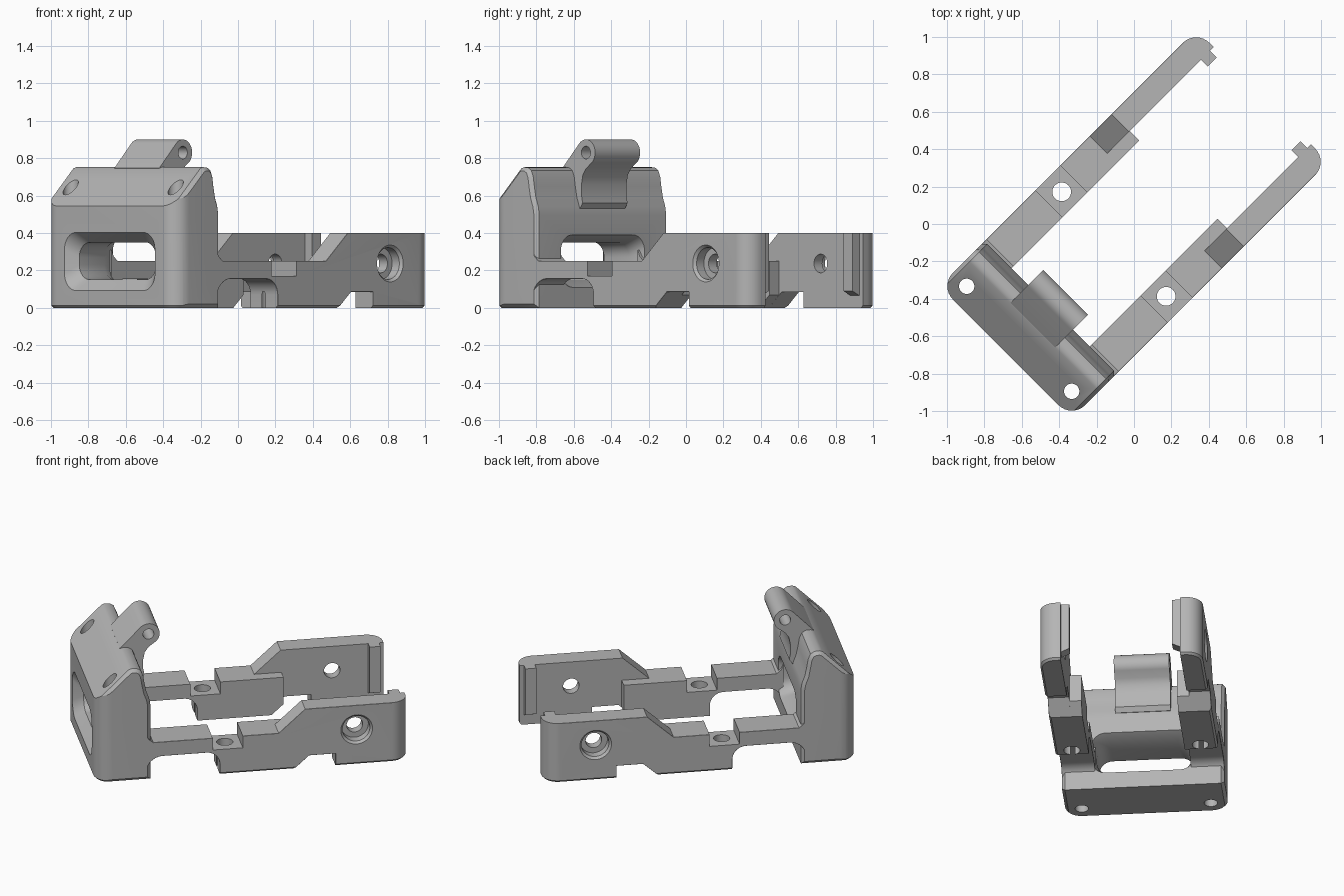
import bpy, bmesh, math
from mathutils import Matrix

cube = bpy.data.objects.get("Cube")
if cube:
    bpy.data.objects.remove(cube, do_unlink=True)

grey = bpy.data.materials.new("plain grey")
grey.use_nodes = True
grey.diffuse_color = (0.46, 0.46, 0.46, 1)
grey.node_tree.nodes["Principled BSDF"].inputs["Base Color"].default_value = grey.diffuse_color

HALF_L, HALF_W, CORNER = 0.97, 0.5, 0.1
TURN = Matrix.Rotation(math.radians(45), 4, 'Z')


def arc(cx, cy, r, a0, a1, n=8):
    return [(cx + r * math.cos(math.radians(a0 + (a1 - a0) * i / n)),
             cy + r * math.sin(math.radians(a0 + (a1 - a0) * i / n))) for i in range(n + 1)]


def rounded_rect(hw, hh, r, cy=0.0):
    pts = []
    for i, (sx, sy) in enumerate([(1, 1), (-1, 1), (-1, -1), (1, -1)]):
        pts += arc(sx * (hw - r), cy + sy * (hh - r), r, 90 * i, 90 * i + 90)
    return pts


def place(axis, p, d):
    return {'X': (d, p[0], p[1]), 'Y': (p[0], d, p[1]), 'Z': (p[0], p[1], d)}[axis]


def loft(name, axis, rings, chamfer=None):
    """Skin (depth, points) rings; chamfer = (offset, caps to chamfer)."""
    bm = bmesh.new()
    loops = [[bm.verts.new(place(axis, p, d)) for p in pts] for d, pts in rings]
    n = len(loops[0])
    caps = [bm.faces.new(loops[0]), bm.faces.new(loops[-1])]
    for a, b in zip(loops, loops[1:]):
        for i in range(n):
            bm.faces.new((a[i], a[(i + 1) % n], b[(i + 1) % n], b[i]))
    bmesh.ops.recalc_face_normals(bm, faces=bm.faces)
    if chamfer:
        edges = {e for i in chamfer[1] for e in caps[i].edges}
        bmesh.ops.bevel(bm, geom=list(edges), offset=chamfer[0], segments=1,
                        affect='EDGES', clamp_overlap=True)
    mesh = bpy.data.meshes.new(name)
    bm.to_mesh(mesh)
    bm.free()
    mesh.materials.append(grey)
    ob = bpy.data.objects.new(name, mesh)
    bpy.context.scene.collection.objects.link(ob)
    return ob


def prism(name, axis, pts, lo, hi, chamfer=None):
    return loft(name, axis, [(lo, pts), (hi, pts)], chamfer)


def drill(axis, c, r, lo, hi):
    return prism("drill", axis, arc(c[0], c[1], r, 0, 352.5, 47), lo, hi)


def box(axis, a0, a1, b0, b1, lo, hi):
    return prism("block", axis, [(a0, b0), (a1, b0), (a1, b1), (a0, b1)], lo, hi)


def combine(ob, operation, *tools):
    """Apply a boolean with each tool and remove the tool."""
    for tool in tools:
        tool.hide_render = True
        mod = ob.modifiers.new("cut", 'BOOLEAN')
        mod.operation, mod.solver, mod.object = operation, 'EXACT', tool
        bpy.context.view_layer.update()
        mesh = bpy.data.meshes.new_from_object(
            ob.evaluated_get(bpy.context.evaluated_depsgraph_get()))
        ob.modifiers.clear()
        ob.data = mesh
        bpy.data.objects.remove(tool, do_unlink=True)


def outline():
    return prism("outline", 'Z', rounded_rect(HALF_L, HALF_W, CORNER), 0, 1.2, (0.013, [0]))


def finish(ob):
    ob.data.transform(TURN)
    bpy.ops.object.select_all(action='DESELECT')
    ob.select_set(True)
    bpy.context.view_layer.objects.active = ob
    bpy.ops.object.shade_smooth_by_angle(angle=math.radians(28))


# Head: upright wall with a sloped front and a curved back
head_profile = [(-0.99, 0), (-0.99, 0.525), (-0.765, 0.745), (-0.745, 0.752), (-0.715, 0.75),
                (-0.69, 0.735), (-0.675, 0.7), (-0.667, 0.65), (-0.655, 0.59),
                (-0.638, 0.545), (-0.63, 0.5), (-0.63, 0)]
head = prism("head", 'Y', head_profile, -HALF_W, HALF_W, (0.02, [0, 1]))
combine(head, 'INTERSECT', outline())

# Flared window and upright screw holes through the head
window = loft("window", 'X', [(-0.98, rounded_rect(0.35, 0.165, 0.09, 0.247)),
                              (-0.91, rounded_rect(0.29, 0.1, 0.08, 0.25)),
                              (-0.72, rounded_rect(0.29, 0.1, 0.08, 0.25)),
                              (-0.62, rounded_rect(0.32, 0.145, 0.09, 0.25))])
combine(head, 'DIFFERENCE', window,
        *[drill('Z', (-0.868, s * 0.397), 0.041, -0.1, 1) for s in (-1, 1)])
finish(head)

# Hinge knuckle rising from the head
knuckle_profile = ([(-0.765, 0.747)] + arc(-0.587, 0.83, 0.07, 135, -50, 20) +
                   [(-0.585, 0.745), (-0.61, 0.71), (-0.62, 0.66), (-0.62, 0.6),
                    (-0.612, 0.56), (-0.632, 0.53), (-0.7, 0.53)])
knuckle = prism("hinge_knuckle", 'Y', knuckle_profile, -0.17, 0.17)
combine(knuckle, 'DIFFERENCE', drill('Y', (-0.587, 0.83), 0.034, -0.3, 0.3))
finish(knuckle)

# Arms: shared arch and foot, a tall thin far end and a thick inner rail
root = [(-0.66, 0.31), (-0.645, 0.275), (-0.615, 0.25)]
arch = (arc(-0.285, 0.07, 0.085, 0, 90) + arc(-0.555, 0.05, 0.105, 90, 180))
far_end = [(0.165, 0.25), (0.33, 0.4), (0.98, 0.4), (0.98, 0), (0.52, 0), (0.52, 0.085),
           (0.355, 0.085), (0.26, 0), (-0.2, 0)]
rail_end = [(0.335, 0.25), (0.335, 0.068), (0.26, 0), (-0.2, 0)]

arm = prism("left_arm", 'Y', root + far_end + arch, 0.368, HALF_W, (0.013, [1]))
rail = prism("rail", 'Y', root + rail_end + arch, 0.295, 0.42)
tab = prism("tab", 'X', [(0.4, 0.05), (0.316, 0.09), (0.316, 0.4), (0.4, 0.4)], 0.875, 0.943)
combine(arm, 'UNION', rail, tab)
combine(arm, 'INTERSECT', outline())
combine(arm, 'DIFFERENCE',
        box('Y', -0.245, -0.058, 0.17, 0.5, 0.2, 0.6),
        drill('Z', (-0.152, 0.395), 0.05, -0.1, 0.5),
        drill('Y', (0.65, 0.237), 0.05, 0.2, 0.6),
        loft("counterbore", 'Y', [(0.43, arc(0.65, 0.237, 0.085, 0, 352.5, 47)),
                                  (0.485, arc(0.65, 0.237, 0.085, 0, 352.5, 47)),
                                  (0.51, arc(0.65, 0.237, 0.108, 0, 352.5, 47))]))

# Mirrored second arm
other = bpy.data.objects.new("right_arm", arm.data.copy())
other.data.transform(Matrix.Scale(-1, 4, (0, 1, 0)))
other.data.flip_normals()
bpy.context.scene.collection.objects.link(other)
finish(arm)
finish(other)
